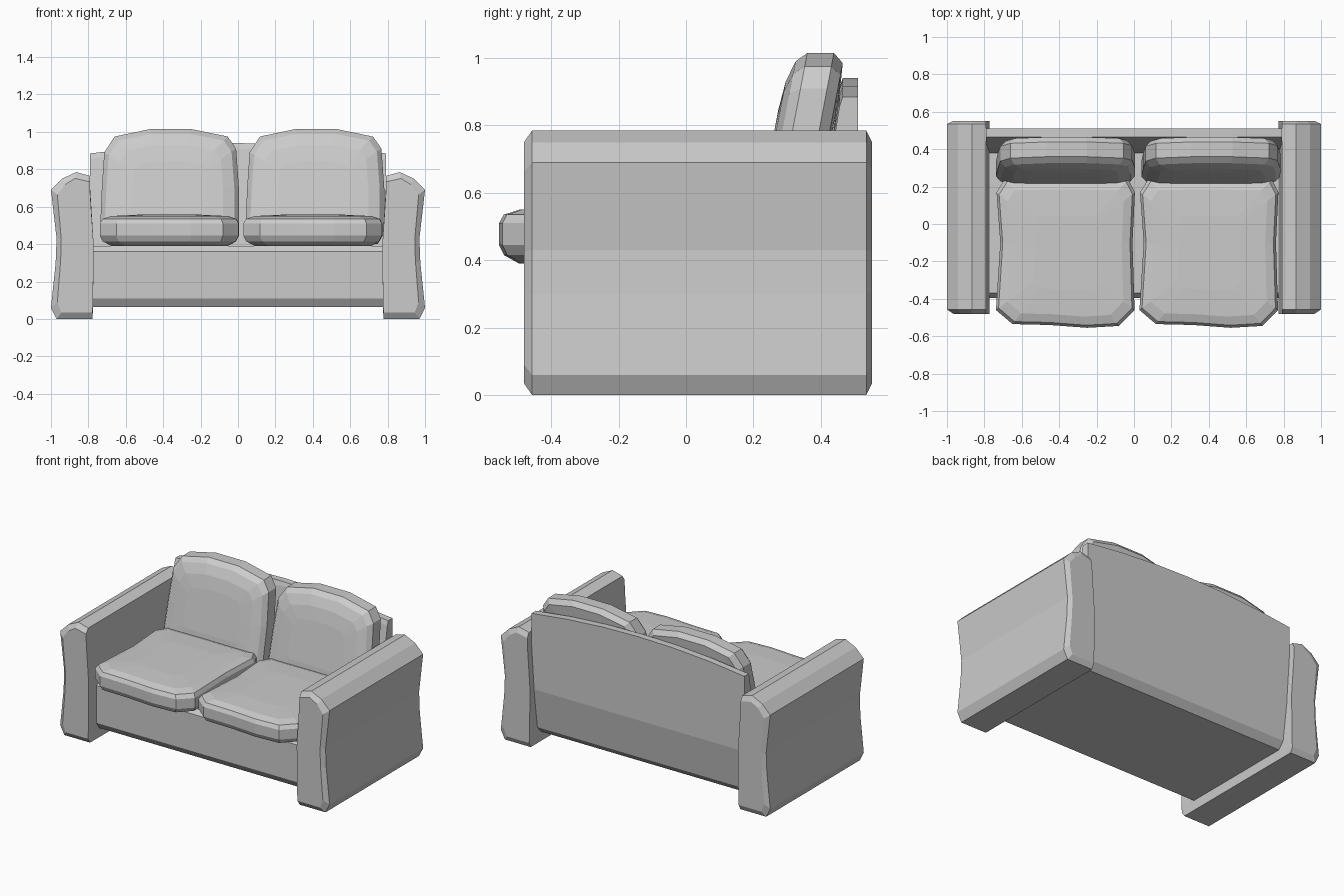
import bpy
import bmesh

cube = bpy.data.objects.get("Cube")
if cube:
    bpy.data.objects.remove(cube, do_unlink=True)

fabric = bpy.data.materials.new("light_grey_fabric")
fabric.use_nodes = True
GREY = (0.6, 0.6, 0.6, 1)
fabric.diffuse_color = GREY
fabric.node_tree.nodes["Principled BSDF"].inputs["Base Color"].default_value = GREY


def loft(name, rings):
    """Skin a list of equal-length rings of points and cap both ends."""
    bm = bmesh.new()
    loops = [[bm.verts.new(p) for p in ring] for ring in rings]
    n = len(loops[0])
    for a, b in zip(loops, loops[1:]):
        for i in range(n):
            j = (i + 1) % n
            bm.faces.new((a[i], a[j], b[j], b[i]))
    bm.faces.new(loops[0])
    bm.faces.new(loops[-1])
    bmesh.ops.recalc_face_normals(bm, faces=bm.faces)
    mesh = bpy.data.meshes.new(name)
    bm.to_mesh(mesh)
    bm.free()
    mesh.materials.append(fabric)
    obj = bpy.data.objects.new(name, mesh)
    bpy.context.collection.objects.link(obj)
    return obj


def inset(outline, amount):
    """Shrink an outline towards its middle by about the given distance."""
    us, vs = [p[0] for p in outline], [p[1] for p in outline]
    cu, cv = (min(us) + max(us)) / 2, (min(vs) + max(vs)) / 2
    su = 1 - amount / (max(us) - cu)
    sv = 1 - amount / (max(vs) - cv)
    return [(cu + (u - cu) * su, cv + (v - cv) * sv) for u, v in outline]


def arm_ring(side, y, amount):
    """Arm cross-section, inset everywhere but on its inner face."""
    return [(side * (x if x < 0.8 else xi), y, zi)
            for (x, z), (xi, zi) in zip(arm_profile, inset(arm_profile, amount))]


# Arms: waisted profile with a peaked top and bevelled ends
arm_profile = [(0.778, 0), (0.97, 0), (1.0, 0.06), (0.975, 0.3), (0.97, 0.43),
               (1.0, 0.69), (0.94, 0.75), (0.865, 0.785), (0.792, 0.765),
               (0.79, 0.69), (0.772, 0.4), (0.775, 0.06)]
arm_layers = [(-0.48, 0.034), (-0.457, 0), (0.535, 0), (0.552, 0.034)]
for side, label in ((1, "left"), (-1, "right")):
    loft(label + "_arm", [arm_ring(side, y, d) for y, d in arm_layers])

# Frame: seat base and back in one profile, the back gently arched on top
# and drawn in towards its foot
base_profile = [(0.43, 0.065), (-0.365, 0.065), (-0.395, 0.11), (-0.395, 0.36),
                (-0.37, 0.39), (0.38, 0.39)]
frame_rings = []
for x in (-0.79, -0.53, -0.26, 0, 0.26, 0.53, 0.79):
    top = 0.94 - 0.055 * (x / 0.79) ** 2
    back_profile = [(0.455, top - 0.03), (0.465, top), (0.51, top),
                    (0.51, 0.38), (0.47, 0.11)]
    frame_rings.append([(x, y, z) for y, z in base_profile + back_profile])
loft("base_and_back_frame", frame_rings)

# Cushions: outlines lofted through inset layers
seat_outline = [(-0.65, -0.535), (-0.45, -0.54), (-0.25, -0.555), (-0.08, -0.545),
                (0.003, -0.46), (-0.008, -0.1), (0.005, 0.17), (-0.03, 0.24),
                (-0.4, 0.245), (-0.69, 0.24), (-0.735, 0.17), (-0.715, -0.1),
                (-0.738, -0.46)]
seat_layers = [(0.39, 0.06), (0.415, 0.015), (0.445, 0), (0.51, 0),
               (0.535, 0.014), (0.55, 0.06), (0.557, 0.2)]
back_outline = [(-0.7, 0.4), (-0.03, 0.4), (0.005, 0.46), (0.005, 0.7),
                (-0.01, 0.91), (-0.055, 0.975), (-0.25, 1.015), (-0.47, 1.015),
                (-0.66, 0.975), (-0.715, 0.89), (-0.728, 0.7), (-0.738, 0.46)]
back_layers = [(0.189, 0.17), (0.195, 0.085), (0.213, 0.025), (0.243, 0),
               (0.322, 0), (0.354, 0.03), (0.362, 0.12)]
LEAN = 0.19
for seat_shift, back_shift, label in ((0, 0, "right"), (0.767, 0.777, "left")):
    loft(label + "_seat_cushion",
         [[(x + seat_shift, y, z) for x, y in inset(seat_outline, d)]
          for z, d in seat_layers])
    loft(label + "_back_cushion",
         [[(x + back_shift, y + LEAN * (z - 0.4), z)
           for x, z in inset(back_outline, d)] for y, d in back_layers])
